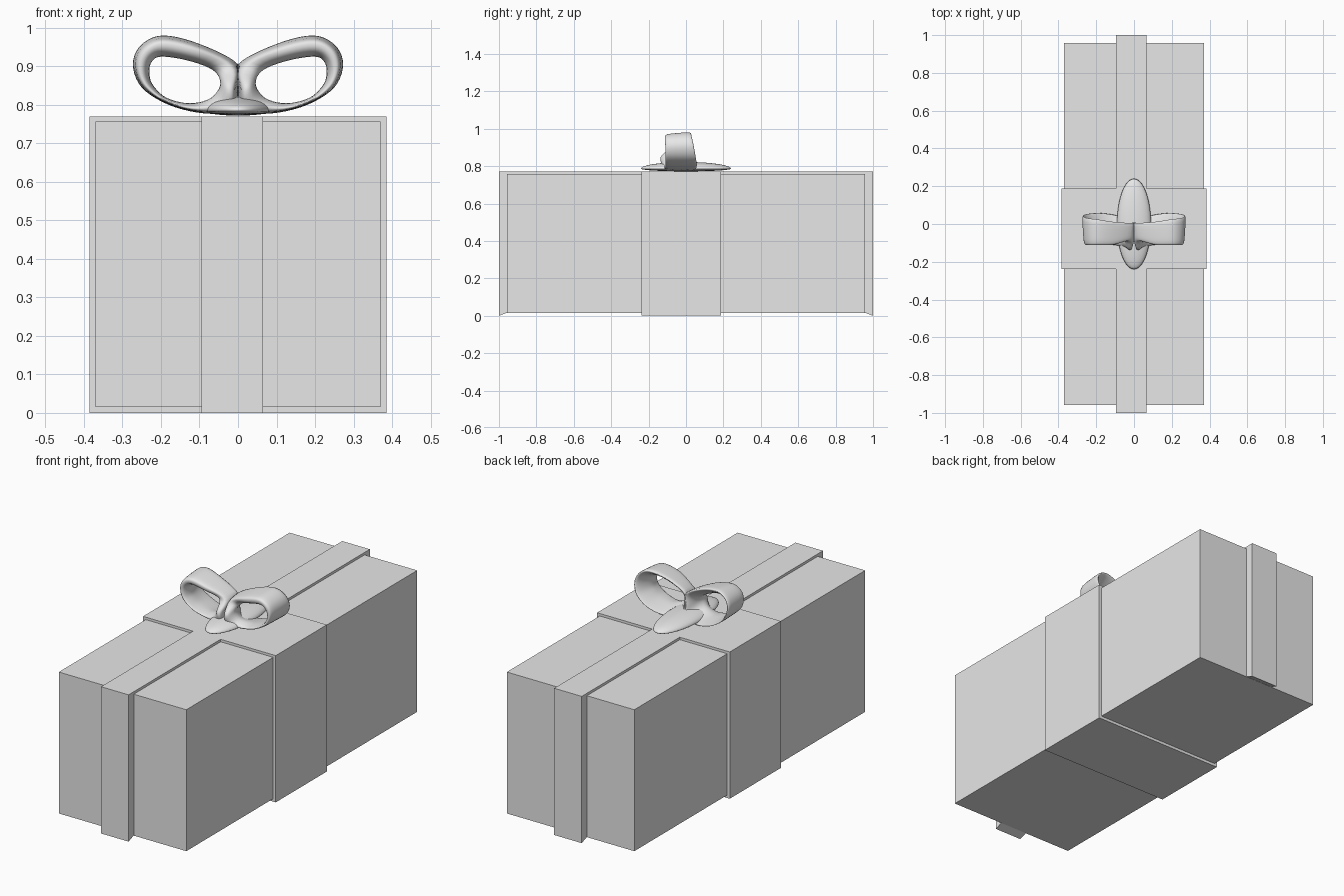
import bpy, bmesh
from mathutils import Vector

if "Cube" in bpy.data.objects:
    bpy.data.objects.remove(bpy.data.objects["Cube"])

grey = bpy.data.materials.new("light_grey")
grey.diffuse_color = (0.8, 0.8, 0.8, 1)
grey.use_nodes = True
grey.node_tree.nodes["Principled BSDF"].inputs["Base Color"].default_value = grey.diffuse_color


def add(name, bm, smooth=False):
    bmesh.ops.recalc_face_normals(bm, faces=bm.faces)
    me = bpy.data.meshes.new(name)
    bm.to_mesh(me)
    bm.free()
    me.materials.append(grey)
    ob = bpy.data.objects.new(name, me)
    bpy.context.collection.objects.link(ob)
    if smooth:
        me.polygons.foreach_set("use_smooth", [True] * len(me.polygons))
    return ob


def block(name, lo, hi):
    bm = bmesh.new()
    bmesh.ops.create_cube(bm, size=1)
    for v in bm.verts:
        v.co = [l + (c + 0.5) * (h - l) for c, l, h in zip(v.co, lo, hi)]
    return add(name, bm)


def smooth_loop(pts, n):
    """Closed Catmull-Rom curve through pts."""
    pts = [Vector(p) for p in pts]
    out = []
    for i in range(len(pts)):
        a, b, c, d = (pts[(i + k) % len(pts)] for k in (-1, 0, 1, 2))
        for j in range(n):
            t = j / n
            out.append(0.5 * (2 * b + (c - a) * t + (2 * a - 5 * b + 4 * c - d) * t * t
                              + (3 * b - a - 3 * c + d) * t ** 3))
    return out


# Box and the wide ribbon wrapped around its middle
block("gift_box", (-0.37, -0.957, 0.015), (0.37, 0.957, 0.757))
block("cross_ribbon", (-0.385, -0.237, 0), (0.385, 0.187, 0.77))

# Lengthwise ribbon: over the top and down each end
for name, s, y0 in (("front_ribbon", -1, 0.237), ("back_ribbon", 1, 0.187)):
    prof = [(y0, 0.757), (y0, 0.77), (1, 0.77), (1, 0), (0.957, 0.016), (0.957, 0.757)]
    bm = bmesh.new()
    face = bm.faces.new([bm.verts.new((-0.095, s * y, z)) for y, z in prof])
    ext = bmesh.ops.extrude_face_region(bm, geom=[face])["geom"]
    bmesh.ops.translate(bm, vec=(0.16, 0, 0),
                        verts=[g for g in ext if isinstance(g, bmesh.types.BMVert)])
    add(name, bm)

# Flat oval knot under the bow
bm = bmesh.new()
bmesh.ops.create_uvsphere(bm, u_segments=40, v_segments=20, radius=1)
for v in bm.verts:
    x, y, z = v.co
    v.co = (0.09 * x, 0.24 * y, 0.786 + z * (0.036 if z > 0 else 0.014))
add("bow_knot", bm, True)

# Bow loop: outer outline, hole outline, then front and back depth at each station
outer = [(0, .905), (.10, .958), (.195, .98), (.252, .955), (.273, .905), (.25, .845),
         (.18, .80), (.09, .778), (.01, .785), (0, .84)]
hole = [(.065, .89), (.13, .915), (.20, .925), (.225, .91), (.23, .88), (.22, .85),
        (.185, .818), (.125, .804), (.07, .818), (.046, .855)]
depth = [(-.09, 0), (-.11, .005), (-.112, .018), (-.112, .025), (-.11, .035), (-.11, .045),
         (-.11, .05), (-.11, .038), (-.125, .01), (-.135, 0)]
# Band section: (0 = outer outline .. 1 = hole, 0 = front .. 1 = back)
section = smooth_loop([(.40, 0), (.18, .1), (.06, .5), (0, 1), (.25, 1), (.7, .7),
                       (1, .35), (.75, .06)], 3)
O, H, D = (smooth_loop(c, 5) for c in (outer, hole, depth))
for name, s in (("bow_loop_left", -1), ("bow_loop_right", 1)):
    bm = bmesh.new()
    rings = []
    for o, h, d in zip(O, H, D):
        ring = []
        for q in section:
            p = o.lerp(h, q.x) if q.x > 0 else o
            ring.append(bm.verts.new((s * max(p.x, 0), d.x + (d.y - d.x) * q.y, p.y)))
        rings.append(ring)
    for i, a in enumerate(rings):
        b = rings[i - 1]
        for k in range(len(a)):
            bm.faces.new((a[k - 1], a[k], b[k], b[k - 1]))
    add(name, bm, True)
